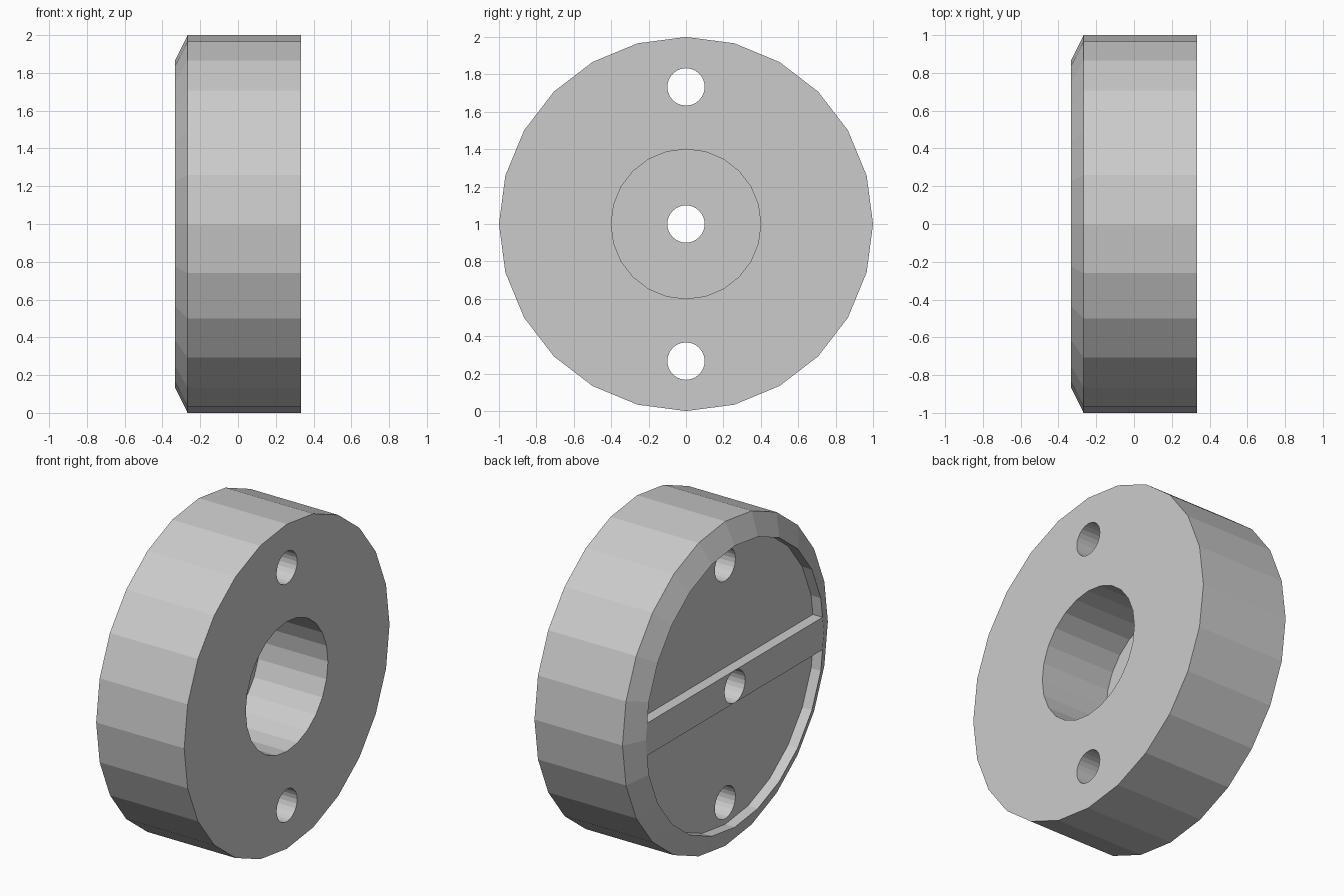
import bpy, bmesh, math
from mathutils import Matrix, Vector

SIDES = 24
HALF = 0.333          # half thickness along x
FLOOR = -0.267        # recess floor and start of the chamfer
RIM = 0.867           # radius of the sharp rim
CENTRE = Vector((0, 0, 1))

if "Cube" in bpy.data.objects:
    bpy.data.objects.remove(bpy.data.objects["Cube"], do_unlink=True)

grey = bpy.data.materials.new("plain_grey")
grey.use_nodes = True
colour = (0.6, 0.6, 0.6, 1)
grey.diffuse_color = colour
grey.node_tree.nodes["Principled BSDF"].inputs["Base Color"].default_value = colour


def finish(bm, name):
    bmesh.ops.recalc_face_normals(bm, faces=bm.faces)
    mesh = bpy.data.meshes.new(name)
    bm.to_mesh(mesh)
    bm.free()
    mesh.materials.append(grey)
    obj = bpy.data.objects.new(name, mesh)
    bpy.context.collection.objects.link(obj)
    obj.location = CENTRE
    return obj


def lathe(name, profile):
    """Turn (x, radius) points around the x axis."""
    bm = bmesh.new()
    verts = [bm.verts.new((x, 0, r)) for x, r in profile]
    edges = [bm.edges.new(pair) for pair in zip(verts, verts[1:])]
    bmesh.ops.spin(bm, geom=verts + edges, cent=(0, 0, 0), axis=(1, 0, 0),
                   angle=math.tau, steps=SIDES)
    bmesh.ops.remove_doubles(bm, verts=bm.verts, dist=0.0005)
    bmesh.ops.dissolve_limit(bm, angle_limit=0.01, verts=bm.verts, edges=bm.edges)
    return finish(bm, name)


def prism(name, outline, x0, x1):
    """Extrude a (y, z) outline along x."""
    bm = bmesh.new()
    face = bm.faces.new([bm.verts.new((x0, y, z)) for y, z in outline])
    new = bmesh.ops.extrude_face_region(bm, geom=[face])["geom"]
    bmesh.ops.translate(bm, vec=(x1 - x0, 0, 0),
                        verts=[v for v in new if isinstance(v, bmesh.types.BMVert)])
    return finish(bm, name)


def combine(target, tool, operation):
    """Apply a boolean and discard the tool."""
    mod = target.modifiers.new(operation, 'BOOLEAN')
    mod.operation, mod.solver, mod.object = operation, 'EXACT', tool
    bpy.context.view_layer.objects.active = target
    bpy.ops.object.modifier_apply(modifier=mod.name)
    bpy.data.objects.remove(tool, do_unlink=True)


# Round body: deep bore on one side, chamfered rim and shallow recess on the other
body = lathe("round_body", [
    (-0.133, 0), (-0.133, 0.4), (HALF, 0.4), (HALF, 1),
    (FLOOR, 1), (-HALF, RIM), (FLOOR, RIM), (FLOOR, 0)])

# Raised bar across the recess, with ends following the rim
w = 0.1
end = RIM - w * math.tan(math.pi / SIDES)
bar = prism("cross_bar", [(RIM, 0), (end, w), (-end, w),
                          (-RIM, 0), (-end, -w), (end, -w)], -HALF, FLOOR + 0.05)
combine(body, bar, 'UNION')

# Centre hole and two bolt holes
for height in (-0.733, 0, 0.733):
    ring = [(0.1 * math.cos(math.tau * i / SIDES),
             height + 0.1 * math.sin(math.tau * i / SIDES)) for i in range(SIDES)]
    combine(body, prism("hole_cutter", ring, -0.5, 0.5), 'DIFFERENCE')

body.data.shade_flat()
